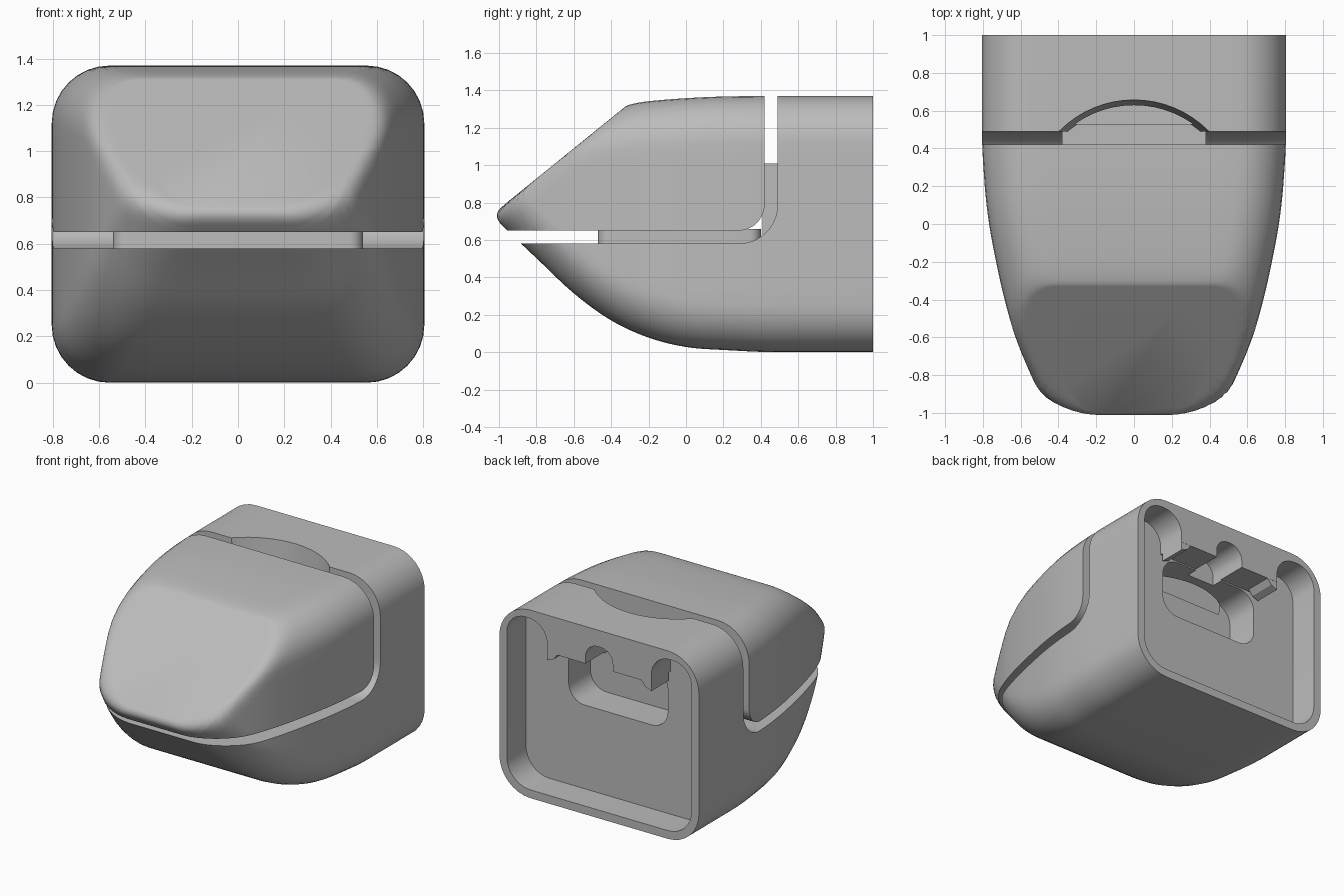
import bpy, bmesh, math
from mathutils import Vector

if "Cube" in bpy.data.objects:
    bpy.data.objects.remove(bpy.data.objects["Cube"])

grey = bpy.data.materials.new("mid_grey")
grey.diffuse_color = (0.5, 0.5, 0.5, 1)
grey.use_nodes = True
grey.node_tree.nodes["Principled BSDF"].inputs["Base Color"].default_value = grey.diffuse_color


def make_object(name, bm):
    bmesh.ops.recalc_face_normals(bm, faces=bm.faces)
    me = bpy.data.meshes.new(name)
    bm.to_mesh(me)
    bm.free()
    ob = bpy.data.objects.new(name, me)
    bpy.context.collection.objects.link(ob)
    me.materials.append(grey)
    return ob


def rounded_rect(x0, x1, z0, z1, r, seg=8, sub=1):
    """Counter-clockwise outline; straight runs split into sub pieces."""
    pts = []
    corners = [(x1 - r, z0 + r, -90), (x1 - r, z1 - r, 0),
               (x0 + r, z1 - r, 90), (x0 + r, z0 + r, 180)]
    for cx, cz, a in corners:
        for i in range(seg + 1):
            t = math.radians(a + 90 * i / seg)
            pts.append((cx + r * math.cos(t), cz + r * math.sin(t)))
    if sub == 1:
        return pts
    out = []
    for i, p in enumerate(pts):
        out.append(p)
        if i % (seg + 1) == seg:
            q = pts[(i + 1) % len(pts)]
            out += [(p[0] + (q[0] - p[0]) * k / sub, p[1] + (q[1] - p[1]) * k / sub)
                    for k in range(1, sub)]
    return out


def loft(name, rings):
    bm = bmesh.new()
    vs = [[bm.verts.new(p) for p in ring] for ring in rings]
    n = len(vs[0])
    for a, b in zip(vs, vs[1:]):
        for i in range(n):
            bm.faces.new((a[i], a[(i + 1) % n], b[(i + 1) % n], b[i]))
    bm.faces.new(vs[0])
    bm.faces.new(vs[-1])
    return make_object(name, bm)


def prism_y(name, pts, y0, y1):
    return loft(name, [[(x, y, z) for x, z in pts] for y in (y0, y1)])


def boolean(ob, cutter, op):
    m = ob.modifiers.new("cut", 'BOOLEAN')
    m.operation, m.object, m.solver = op, cutter, 'EXACT'
    bpy.context.view_layer.objects.active = ob
    bpy.ops.object.modifier_apply(modifier=m.name)
    bpy.data.objects.remove(cutter)


# Shell: rows of y, half width, bottom, top
ROWS = [(1, .805, 0, 1.37), (.5, .805, 0, 1.37), (.2, .79, .012, 1.367),
        (0, .767, .028, 1.358), (-.2, .73, .078, 1.342), (-.4, .685, .17, 1.318),
        (-.6, .627, .315, 1.29), (-.8, .545, .503, 1.26), (-.95, .47, .645, 1.23),
        (-1.0, .435, .695, 1.22), (-1.07, .37, .76, 1.2)]


def slope(i, c):
    if i < 2:
        return 0
    a, b = ROWS[i - 1], ROWS[min(i + 1, len(ROWS) - 1)]
    return (b[c] - a[c]) / (b[0] - a[0])


def hermite(i, t, c):
    p, q = ROWS[i], ROWS[i + 1]
    d = q[0] - p[0]
    return ((2 * t**3 - 3 * t**2 + 1) * p[c] + (t**3 - 2 * t**2 + t) * d * slope(i, c)
            + (3 * t**2 - 2 * t**3) * q[c] + (t**3 - t**2) * d * slope(i + 1, c))


def slanted(x, y, z):
    """Push the nose back onto the slanted front with a soft edge."""
    k = 0.12
    limit = -.31 - (1.325 - z) / .81
    h = max(k - abs(y - limit), 0) / k
    return (x, max(y, limit) + h * h * k / 4, z)


def shell(name):
    rings = []
    for i in range(len(ROWS) - 1):
        steps = 1 if i == 0 else 6
        for s in range(steps + (i == len(ROWS) - 2)):
            t = s / steps
            y = ROWS[i][0] + (ROWS[i + 1][0] - ROWS[i][0]) * t
            w, z0, z1 = (hermite(i, t, c) for c in (1, 2, 3))
            r = min(.25, (z1 - z0) * .45)
            rings.append([slanted(x, y, z)
                          for x, z in rounded_rect(-w, w, z0, z1, r, 8, 10)])
    return loft(name, rings)


def lid_prism(y1, z0, r):
    """Block in front of y1 and above z0 with a rounded inner corner."""
    pts = [(-2, z0)]
    for i in range(13):
        t = math.radians(-90 + 90 * i / 12)
        pts.append((y1 - r + r * math.cos(t), z0 + r + r * math.sin(t)))
    pts += [(y1, 2), (-2, 2)]
    return loft("cutter", [[(x, y, z) for y, z in pts] for x in (-1.5, 1.5)])


# Lid and housing, separated by a thin L-shaped gap
lid = shell("lid")
boolean(lid, lid_prism(.42, .65, .14), 'INTERSECT')
housing = shell("housing")
boolean(housing, lid_prism(.49, .58, .21), 'DIFFERENCE')

# Curved finger notch in the top of the housing
notch = []
for z, r, cy in ((1.0, .537, .083), (1.4, .557, .103)):
    notch.append([(r * math.cos(a), cy + r * math.sin(a), z)
                  for a in (2 * math.pi * i / 64 for i in range(64))])
boolean(housing, loft("cutter", notch), 'DIFFERENCE')

# Hollow back, leaving a hanging block between two tall side channels
boolean(housing, prism_y("cutter", rounded_rect(-.745, .745, .06, 1.1, .19), .78, 1.2),
        'DIFFERENCE')
for s in (-1, 1):
    x0, x1 = sorted((s * .42, s * .745))
    boolean(housing, prism_y("cutter", rounded_rect(x0, x1, .7, 1.31, .15), .78, 1.2),
            'DIFFERENCE')
boolean(housing, prism_y("cutter", rounded_rect(-.11, .11, .9, 1.25, .1), .7, 1.2),
        'DIFFERENCE')

# Window through the inner wall
boolean(housing, prism_y("cutter", rounded_rect(-.4, .4, .67, 1.09, .13), .53, .9),
        'DIFFERENCE')

# Inner core bridging the gap
core = prism_y("core_base", rounded_rect(-.54, .54, -.47, .4, .06), 0, 1)
for v in core.data.vertices:
    v.co = Vector((v.co.x, v.co.z, .57 + .09 * v.co.y))
    v.co.y = max(-.47, min(.4, v.co.y))
core_post = prism_y("core_post", [(-.38, .6), (.38, .6), (.38, 1.01), (-.38, 1.01)], .41, .53)

# Clip hooks under the hanging block
hooks = []
for s in (-1, 1):
    pts = [(s * .42, 1.11), (s * .42, 1.04), (s * .37, 1.06), (s * .33, 1.11)]
    hooks.append(prism_y("clip_hook", pts, .8, .999))

for ob in [lid, housing, core, core_post] + hooks:
    bm = bmesh.new()
    bm.from_mesh(ob.data)
    bmesh.ops.recalc_face_normals(bm, faces=bm.faces)
    bm.to_mesh(ob.data)
    bm.free()
    bpy.ops.object.select_all(action='DESELECT')
    ob.select_set(True)
    bpy.context.view_layer.objects.active = ob
    bpy.ops.object.shade_smooth_by_angle(angle=math.radians(25))
